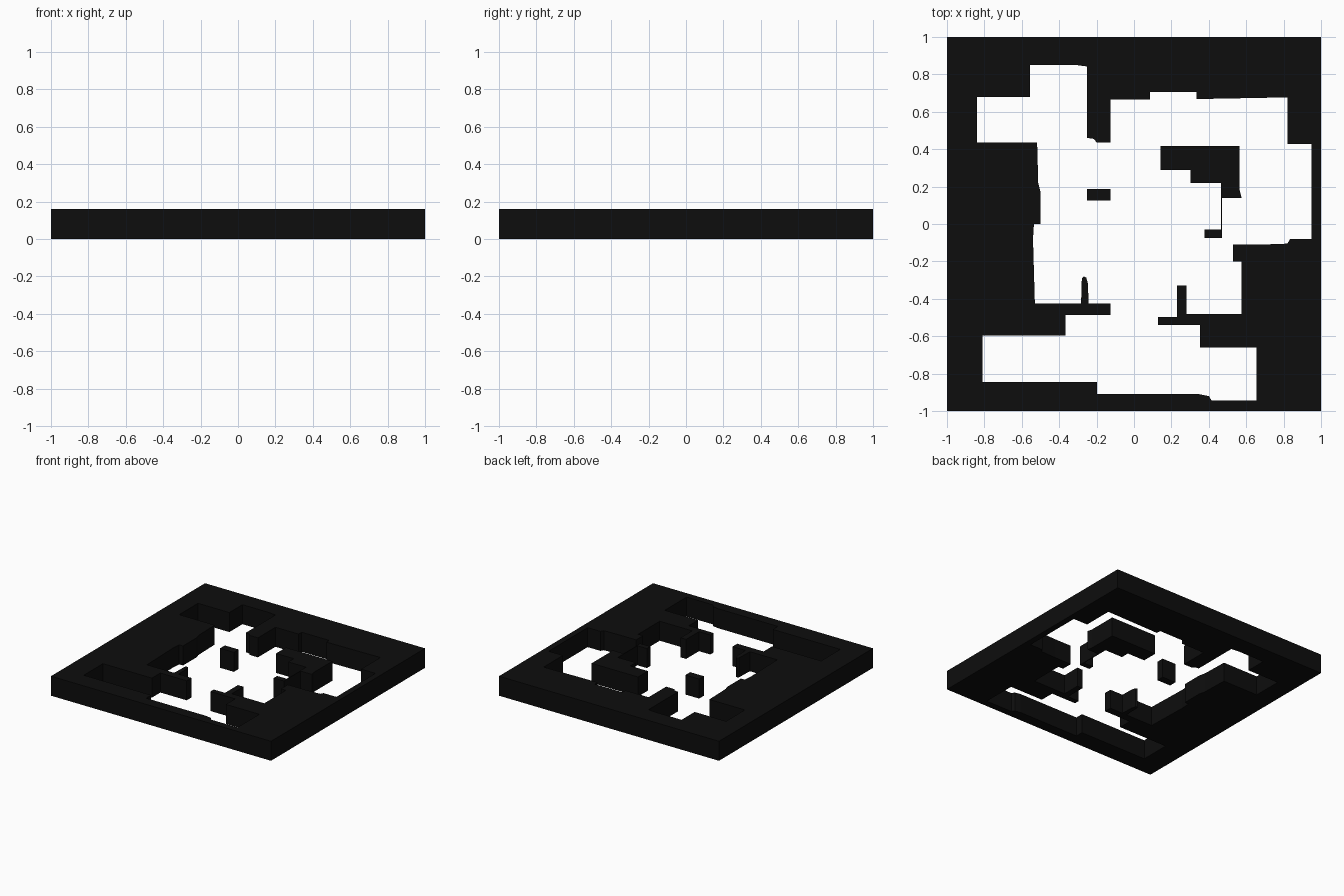
import bpy, bmesh

HEIGHT = 0.16

black = bpy.data.materials.new("black")
black.diffuse_color = (0.004, 0.004, 0.004, 1)


def rect(x0, y0, x1, y1):
    return [(x0, y0), (x1, y0), (x1, y1), (x0, y1)]


def extruded(name, *loops):
    """Fill the closed loops (inner loops become holes) and extrude them to a solid."""
    curve = bpy.data.curves.new(name, 'CURVE')
    curve.dimensions = '2D'
    curve.fill_mode = 'BOTH'
    curve.extrude = HEIGHT / 2
    for loop in loops:
        spline = curve.splines.new('POLY')
        spline.points.add(len(loop) - 1)
        for p, (x, y) in zip(spline.points, loop):
            p.co = (x, y, 0, 1)
        spline.use_cyclic_u = True
    temp = bpy.data.objects.new(name + "_profile", curve)
    bpy.context.collection.objects.link(temp)
    dg = bpy.context.evaluated_depsgraph_get()
    mesh = bpy.data.meshes.new_from_object(temp.evaluated_get(dg))
    bpy.data.objects.remove(temp)

    bm = bmesh.new()
    bm.from_mesh(mesh)
    bmesh.ops.remove_doubles(bm, verts=bm.verts, dist=1e-5)
    bmesh.ops.translate(bm, verts=bm.verts, vec=(0, 0, HEIGHT / 2))
    bmesh.ops.recalc_face_normals(bm, faces=bm.faces)
    for f in bm.faces:
        f.smooth = False
    bm.to_mesh(mesh)
    bm.free()
    mesh.name = name
    mesh.materials.clear()
    mesh.materials.append(black)
    obj = bpy.data.objects.new(name, mesh)
    bpy.context.collection.objects.link(obj)
    return obj


# Opening outline, clockwise, one stretch per side
north = [(-0.84, 0.68), (-0.555, 0.68), (-0.555, 0.85), (-0.31, 0.85), (-0.25, 0.842),
         (-0.25, 0.46), (-0.215, 0.455), (-0.20, 0.437), (-0.125, 0.437),
         (-0.125, 0.665), (0.085, 0.665), (0.085, 0.705), (0.335, 0.705),
         (0.335, 0.668), (0.82, 0.677)]
east = [(0.82, 0.427), (0.95, 0.427), (0.95, -0.08), (0.835, -0.08), (0.82, -0.105),
        (0.68, -0.11), (0.53, -0.11), (0.53, -0.20), (0.575, -0.20), (0.575, -0.48),
        (0.28, -0.48), (0.28, -0.33), (0.23, -0.33), (0.23, -0.497), (0.127, -0.497),
        (0.127, -0.54), (0.352, -0.54), (0.352, -0.66), (0.655, -0.66)]
south = [(0.655, -0.943), (0.415, -0.943), (0.40, -0.92), (0.35, -0.91),
         (-0.197, -0.91), (-0.197, -0.845), (-0.81, -0.845)]
west = [(-0.81, -0.597), (-0.365, -0.597), (-0.365, -0.487), (-0.125, -0.487),
        (-0.125, -0.425), (-0.243, -0.425), (-0.246, -0.32), (-0.255, -0.287),
        (-0.267, -0.28), (-0.279, -0.292), (-0.283, -0.425), (-0.53, -0.425),
        (-0.54, -0.08), (-0.535, 0.0), (-0.50, 0.0), (-0.50, 0.17),
        (-0.512, 0.22), (-0.518, 0.437), (-0.84, 0.437)]

# Square slab with the cave-like opening cut right through
extruded("wall_slab", rect(-1, -1, 1, 1), north + east + south + west)

# Free-standing pillar in the opening
extruded("pillar", rect(-0.25, 0.125, -0.125, 0.187))

# Stepped inner wall with a thin partition ending in a small foot
extruded("inner_wall", [
    (0.143, 0.418), (0.565, 0.418), (0.565, 0.18), (0.575, 0.14), (0.47, 0.14),
    (0.47, -0.075), (0.377, -0.075), (0.377, -0.03), (0.464, -0.03),
    (0.464, 0.22), (0.303, 0.22), (0.303, 0.29), (0.143, 0.29)])
